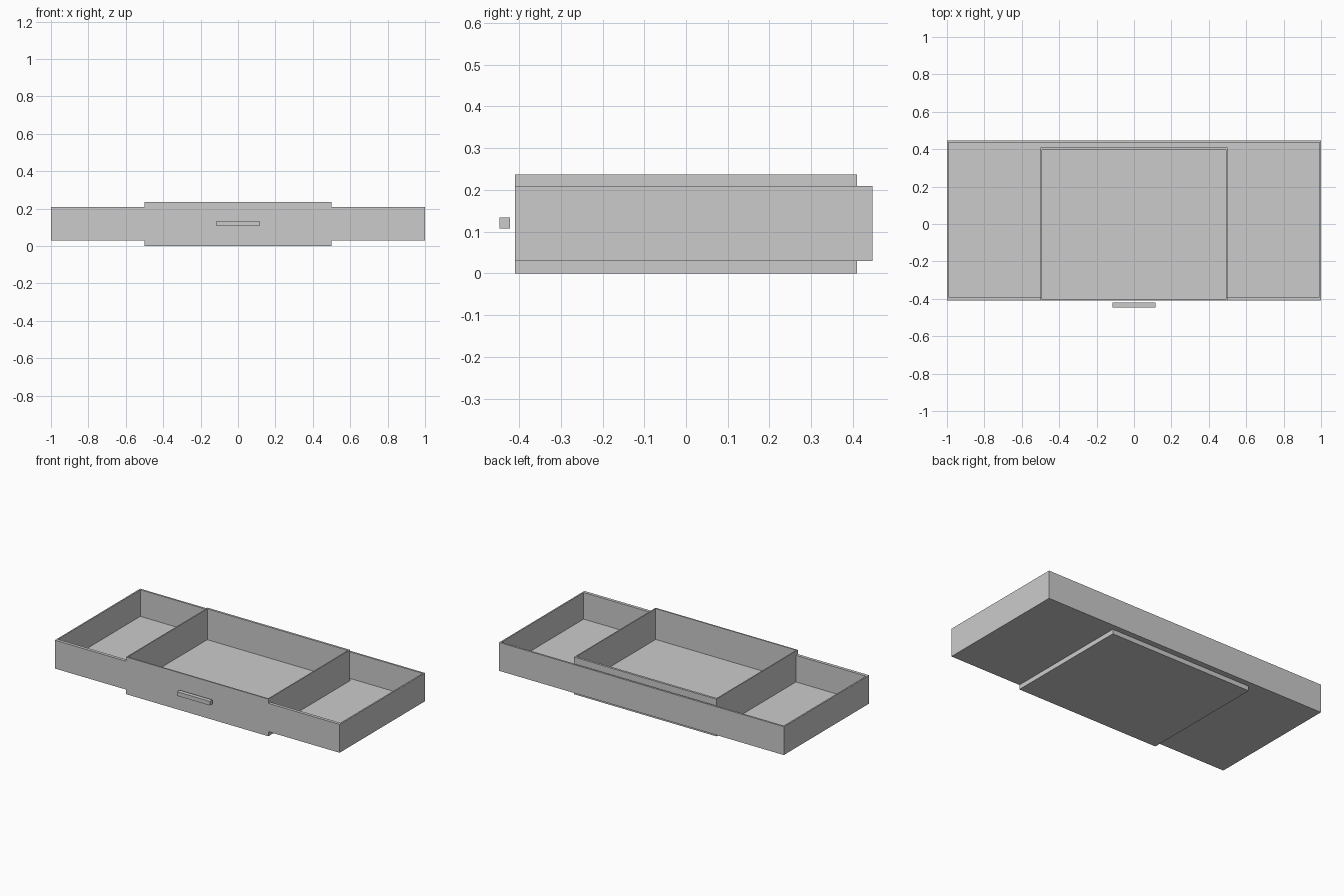
import bpy, bmesh
from mathutils import Vector

if "Cube" in bpy.data.objects:
    bpy.data.objects.remove(bpy.data.objects["Cube"])


def box(name, x, y, z):
    """Box from (min, max) ranges."""
    bm = bmesh.new()
    bmesh.ops.create_cube(bm, size=1)
    for v in bm.verts:
        v.co = Vector([(r[0] + r[1]) / 2 + c * (r[1] - r[0]) for r, c in zip((x, y, z), v.co)])
    mesh = bpy.data.meshes.new(name)
    bm.to_mesh(mesh)
    bm.free()
    ob = bpy.data.objects.new(name, mesh)
    bpy.context.collection.objects.link(ob)
    return ob


FRONT, BACK, MID_BACK = -0.409, 0.447, 0.41
LOW, HIGH = 0.029, 0.209      # wide tray
TOP, FLOOR = 0.236, 0.04      # centre tray rim, inner floor level

# wide tray: back panel, rear floor strip and the two side compartments
box("wide_back", (-1, 1), (BACK - 0.012, BACK), (LOW, HIGH))
box("rear_floor", (-0.5, 0.5), (MID_BACK, BACK - 0.012), (LOW, FLOOR))
for side, s in (("left", -1), ("right", 1)):
    def span(a, b):
        return tuple(sorted((s * a, s * b)))
    box(side + "_end_wall", span(0.991, 1), (FRONT, BACK - 0.012), (LOW, HIGH))
    box(side + "_front_wall", span(0.5, 0.991), (FRONT, FRONT + 0.02), (LOW, HIGH))
    box(side + "_floor", span(0.5, 0.991), (FRONT + 0.02, BACK - 0.012), (LOW, FLOOR))
    # divider between the side compartment and the centre tray
    box(side + "_divider", span(0.493, 0.5), (FRONT, MID_BACK), (FLOOR, TOP))

# centre tray: deeper below and taller above the wide tray
box("centre_floor", (-0.5, 0.5), (FRONT, MID_BACK), (0, FLOOR))
box("centre_front", (-0.493, 0.493), (FRONT, FRONT + 0.009), (FLOOR, TOP))
box("centre_back", (-0.493, 0.493), (MID_BACK - 0.014, MID_BACK), (FLOOR, TOP))

# pull handle, standing just off the front
box("handle", (-0.115, 0.115), (-0.447, -0.421), (0.107, 0.133))
